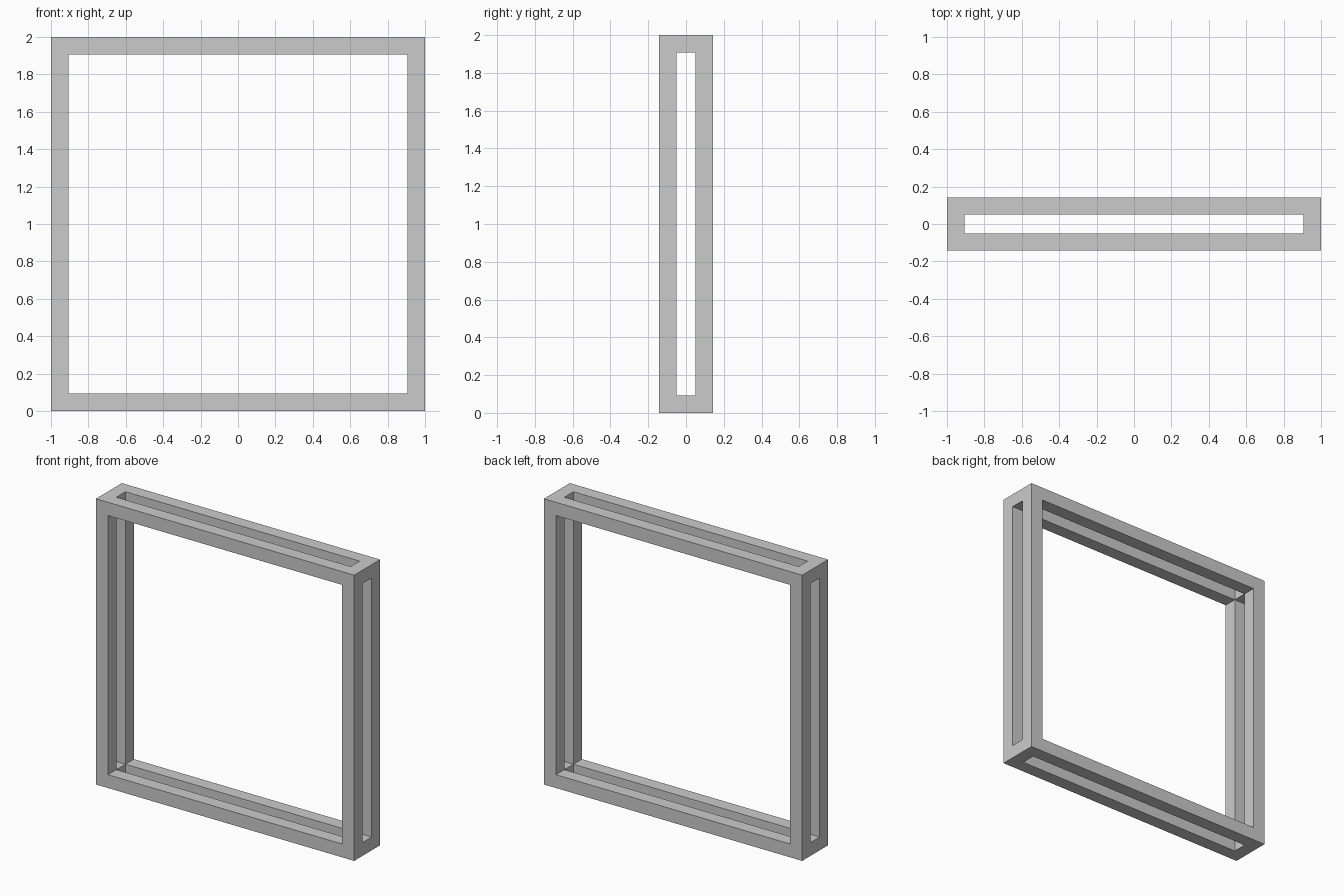
import bpy, bmesh
from itertools import product
from mathutils import Vector

if "Cube" in bpy.data.objects:
    bpy.data.objects.remove(bpy.data.objects["Cube"])

# Open box frame: twelve square bars, seen as a 3x3x3 lattice with the middles left open
BAR = 0.093
SIZE = (2.0, 0.286, 2.0)
START = (-1.0, -0.143, 0.0)
cuts = [(a, a + BAR, a + s - BAR, a + s) for a, s in zip(START, SIZE)]


def solid(cell):
    return all(0 <= i <= 2 for i in cell) and cell.count(1) <= 1


bm = bmesh.new()
for cell in product(range(3), repeat=3):
    if not solid(cell):
        continue
    for axis, side in product(range(3), (0, 1)):
        neighbour = list(cell)
        neighbour[axis] += 2 * side - 1
        if solid(tuple(neighbour)):
            continue
        # outer skin face between a solid and an open cell
        u, v = (axis + 1) % 3, (axis + 2) % 3
        verts = []
        for du, dv in ((0, 0), (1, 0), (1, 1), (0, 1)):
            p = Vector()
            p[axis] = cuts[axis][cell[axis] + side]
            p[u] = cuts[u][cell[u] + du]
            p[v] = cuts[v][cell[v] + dv]
            verts.append(bm.verts.new(p))
        bm.faces.new(verts if side else verts[::-1])
bmesh.ops.remove_doubles(bm, verts=bm.verts, dist=1e-4)

mesh = bpy.data.meshes.new("square_frame")
bm.to_mesh(mesh)
bm.free()
frame = bpy.data.objects.new("square_frame", mesh)
bpy.context.collection.objects.link(frame)
